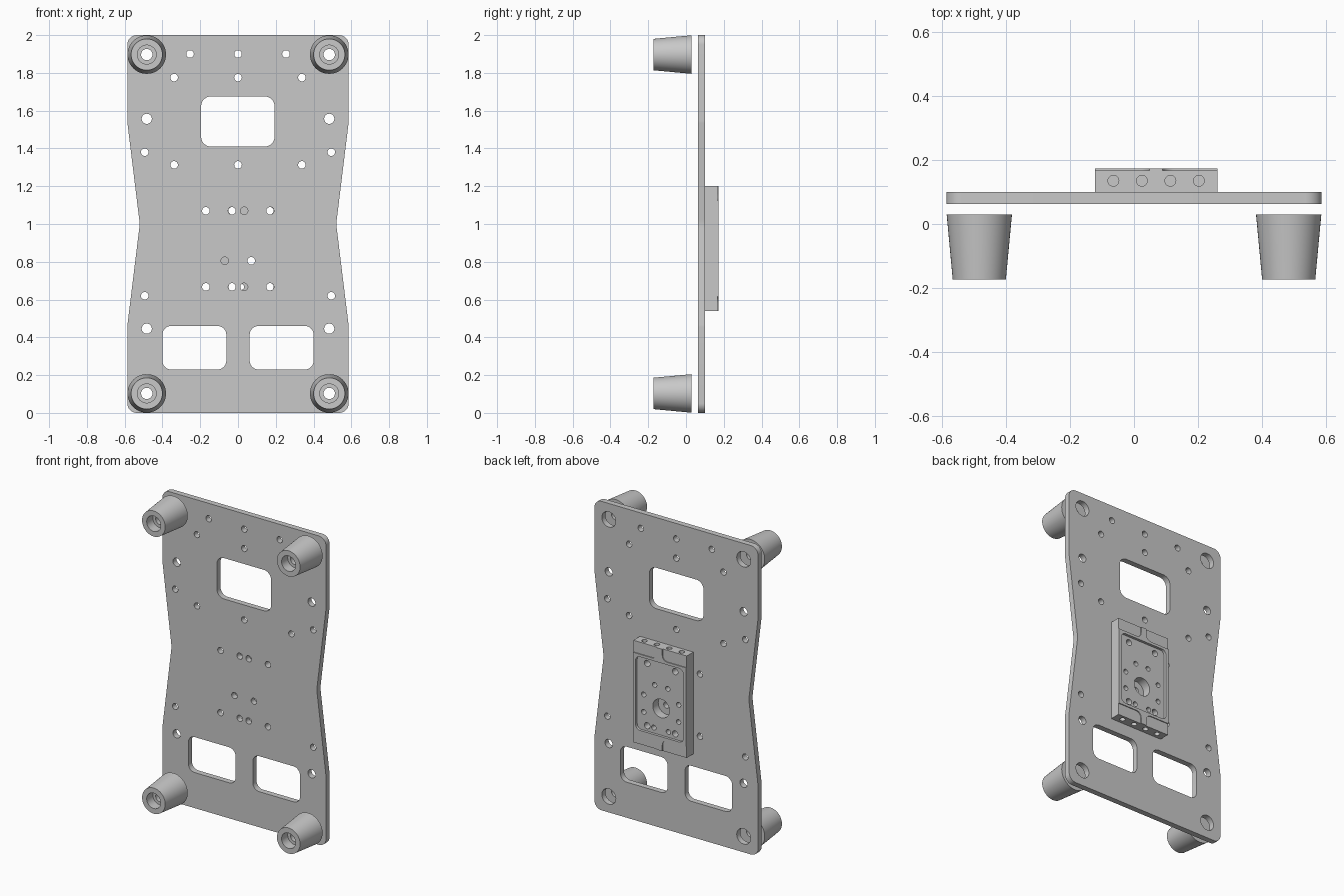
import bpy, bmesh, math
from mathutils import Vector, Matrix

if "Cube" in bpy.data.objects:
    bpy.data.objects.remove(bpy.data.objects["Cube"], do_unlink=True)

grey = bpy.data.materials.new("plain grey")
grey.use_nodes = True
grey.diffuse_color = (0.58, 0.58, 0.58, 1)
grey.node_tree.nodes["Principled BSDF"].inputs["Base Color"].default_value = grey.diffuse_color


def finish(obj):
    obj.data.materials.clear()
    obj.data.materials.append(grey)
    bpy.ops.object.select_all(action='DESELECT')
    obj.select_set(True)
    bpy.context.view_layer.objects.active = obj
    bpy.ops.object.shade_smooth_by_angle(angle=math.radians(30))


def rounded(corners, steps=6):
    """Outline through (x, z, radius) corners, with arcs where radius > 0."""
    out = []
    for i, (x, z, r) in enumerate(corners):
        p = Vector((x, z))
        if r == 0:
            out.append(p)
            continue
        u = (Vector(corners[i - 1][:2]) - p).normalized()
        v = (Vector(corners[(i + 1) % len(corners)][:2]) - p).normalized()
        half = u.angle(v) / 2
        a, b = p + u * r / math.tan(half), p + v * r / math.tan(half)
        c = p + (u + v).normalized() * r / math.sin(half)
        # Blend the two radii and push each point out to the arc
        out += [c + (a - c).lerp(b - c, k / steps).normalized() * r for k in range(steps + 1)]
    return out


def box(x0, x1, z0, z1, r=0):
    return rounded([(x0, z0, r), (x1, z0, r), (x1, z1, r), (x0, z1, r)])


def circle(x, z, r, n=24):
    return [Vector((x + r * math.cos(math.tau * k / n), z + r * math.sin(math.tau * k / n)))
            for k in range(n)]


def sheet(name, outlines, y0, y1):
    """Flat part in the xz plane; inner outlines become openings."""
    curve = bpy.data.curves.new(name, 'CURVE')
    curve.dimensions, curve.fill_mode = '2D', 'BOTH'
    curve.extrude = (y1 - y0) / 2
    for pts in outlines:
        s = curve.splines.new('POLY')
        s.points.add(len(pts) - 1)
        for sp, p in zip(s.points, pts):
            sp.co = (p.x, p.y, 0, 1)
        s.use_cyclic_u = True
    obj = bpy.data.objects.new(name, curve)
    bpy.context.collection.objects.link(obj)
    bpy.ops.object.select_all(action='DESELECT')
    obj.select_set(True)
    bpy.context.view_layer.objects.active = obj
    bpy.ops.object.convert(target='MESH')
    obj = bpy.context.view_layer.objects.active
    bm = bmesh.new()
    bm.from_mesh(obj.data)
    bm.transform(Matrix.Translation((0, (y0 + y1) / 2, 0)) @ Matrix.Rotation(math.pi / 2, 4, 'X'))
    bmesh.ops.remove_doubles(bm, verts=bm.verts, dist=0.0001)
    bmesh.ops.recalc_face_normals(bm, faces=bm.faces)
    bm.to_mesh(obj.data)
    bm.free()
    finish(obj)
    return obj


def lathe(name, profile, x, z, n=48):
    """Closed (radius, y) profile turned around the y axis."""
    bm = bmesh.new()
    rings = [[bm.verts.new((x + r * math.cos(math.tau * k / n), y, z + r * math.sin(math.tau * k / n)))
              for k in range(n)] for r, y in profile]
    for i, ring in enumerate(rings):
        prev = rings[i - 1]
        for k in range(n):
            j = (k + 1) % n
            bm.faces.new((prev[k], prev[j], ring[j], ring[k]))
    bmesh.ops.recalc_face_normals(bm, faces=bm.faces)
    mesh = bpy.data.meshes.new(name)
    bm.to_mesh(mesh)
    bm.free()
    obj = bpy.data.objects.new(name, mesh)
    bpy.context.collection.objects.link(obj)
    finish(obj)


# Waisted mounting plate
W, FOOT_X, FOOT_Z = 0.586, 0.483, (0.103, 1.897)
right_edge = [(W, 0, 0.05), (W, 0.46, 0.1), (0.52, 1, 0.2), (W, 1.54, 0.1), (W, 2, 0.05)]
left_edge = [(-x, z, r) for x, z, r in reversed(right_edge)]
plate = [rounded(right_edge + left_edge),
         box(-0.195, 0.193, 1.41, 1.675, 0.05),
         box(-0.4, -0.062, 0.23, 0.46, 0.045),
         box(0.062, 0.4, 0.23, 0.46, 0.045)]
rows = [(1.9, (-0.254, 0, 0.254)), (1.775, (-0.338, 0, 0.338)), (1.313, (-0.338, 0, 0.338)),
        (1.38, (-0.494, 0.494)), (0.62, (-0.494, 0.494)), (0.805, (-0.07, 0.07)),
        (1.07, (-0.17, -0.032, 0.032, 0.17)), (0.667, (-0.17, -0.032, 0.032, 0.17))]
plate += [circle(x, z, 0.02) for z, xs in rows for x in xs]
plate += [circle(s * FOOT_X, z, 0.027) for s in (-1, 1) for z in (0.446, 1.557)]
plate += [circle(s * FOOT_X, z, 0.05) for s in (-1, 1) for z in FOOT_Z]
sheet("mounting_plate", plate, 0.063, 0.1)

# Tapered feet with a counterbored screw hole
for side, sx in (("right", -1), ("left", 1)):
    for level, z in zip(("lower", "upper"), FOOT_Z):
        lathe(f"{level}_{side}_foot", [(0.03, 0.03), (0.102, 0.03), (0.083, -0.173),
                                       (0.05, -0.173), (0.05, -0.11), (0.03, -0.11)], sx * FOOT_X, z)

# Module base with screw holes and a central bore
CX, X0, X1, Z0, Z1 = 0.069, -0.122, 0.26, 0.54, 1.2
base = [box(X0, X1, Z0, Z1), circle(CX, 0.805, 0.06, 32)]
for dx, z, r in ((0.1, 1.07, 0.02), (0.047, 0.945, 0.016), (0.125, 0.862, 0.016),
                 (0.125, 0.75, 0.016), (0.1, 0.667, 0.02), (0.052, 0.667, 0.016)):
    base += [circle(CX + s * dx, z, r) for s in (-1, 1)]
module = sheet("module_base", base, 0.1, 0.156)

# Four blind holes drilled into each end of the module
bm = bmesh.new()
for z in (Z0, Z1):
    for k in range(4):
        bmesh.ops.create_cone(bm, cap_ends=True, segments=20, radius1=0.017, radius2=0.017, depth=0.12,
                              matrix=Matrix.Translation((CX + (k - 1.5) * 0.089, 0.135, z)))
mesh = bpy.data.meshes.new("drill_cutter")
bm.to_mesh(mesh)
bm.free()
cutter = bpy.data.objects.new("drill_cutter", mesh)
bpy.context.collection.objects.link(cutter)
cutter.hide_render = True
mod = module.modifiers.new("end_holes", 'BOOLEAN')
mod.operation, mod.solver, mod.object = 'DIFFERENCE', 'EXACT', cutter
bpy.context.view_layer.objects.active = module
bpy.ops.object.modifier_move_to_index(modifier=mod.name, index=0)
bpy.ops.object.modifier_apply(modifier=mod.name)
bpy.data.objects.remove(cutter, do_unlink=True)

# Pocket wall, and raised frame with a filleted tongue at each end
pocket = box(X0 + 0.02, X1 - 0.02, 0.632, 1.108, 0.03)
sheet("module_wall", [box(X0, X1, Z0, Z1), pocket], 0.156, 0.167)
F0, F1, T = 0.615, 1.125, 0.02
frame = [(X0, F0, 0), (CX - T, F0, 0.035), (CX - T, Z0, 0), (CX + T, Z0, 0), (CX + T, F0, 0.035), (X1, F0, 0),
         (X1, F1, 0), (CX + T, F1, 0.035), (CX + T, Z1, 0), (CX - T, Z1, 0), (CX - T, F1, 0.035), (X0, F1, 0)]
sheet("module_frame", [rounded(frame), pocket], 0.167, 0.173)
